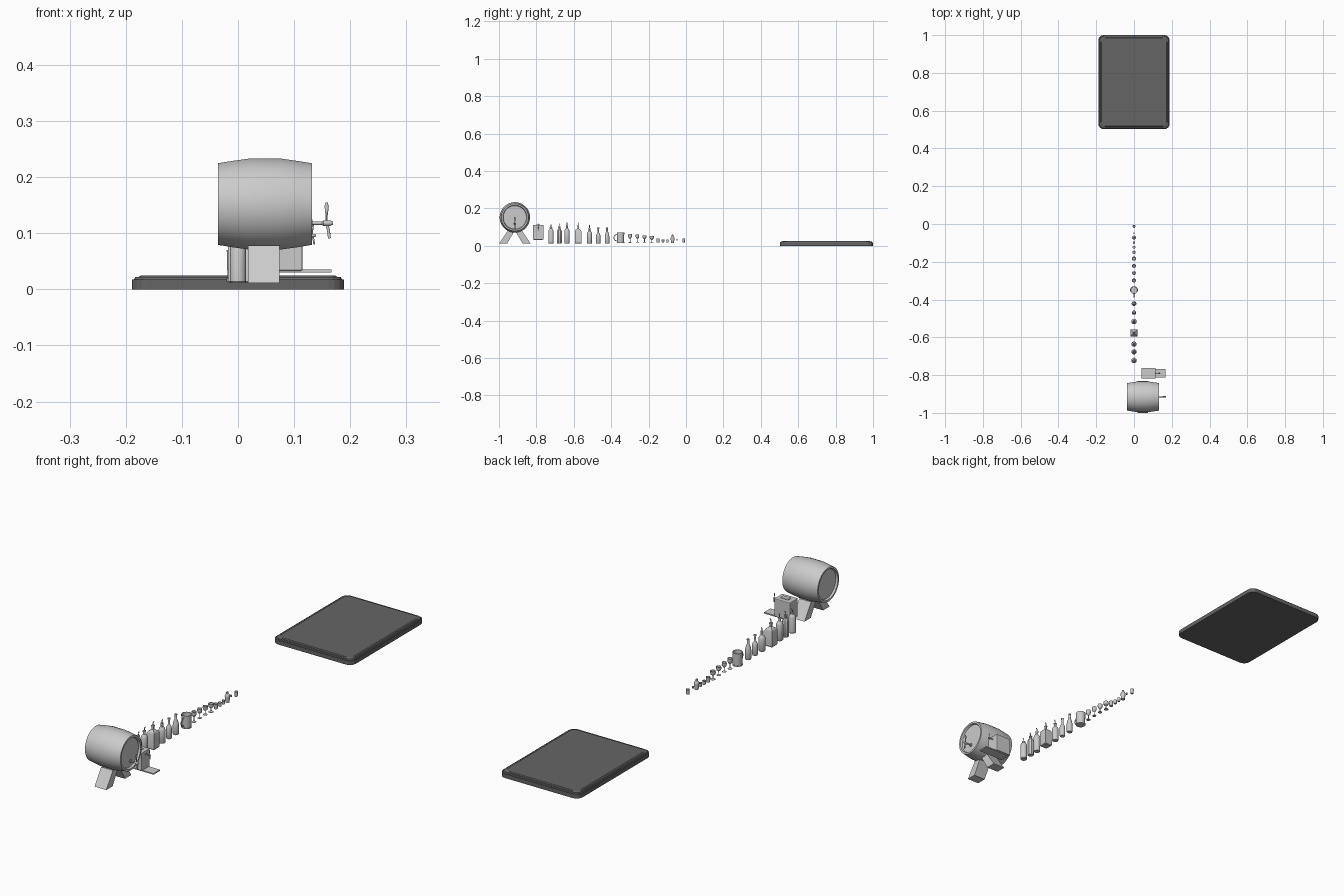
import bpy, bmesh, math
from mathutils import Vector, Matrix

if "Cube" in bpy.data.objects:
    bpy.data.objects.remove(bpy.data.objects["Cube"])


def finish(name, bm, smooth=False):
    bmesh.ops.remove_doubles(bm, verts=bm.verts, dist=1e-6)
    bmesh.ops.recalc_face_normals(bm, faces=bm.faces)
    me = bpy.data.meshes.new(name)
    bm.to_mesh(me)
    bm.free()
    ob = bpy.data.objects.new(name, me)
    bpy.context.collection.objects.link(ob)
    if smooth:
        bpy.ops.object.select_all(action='DESELECT')
        ob.select_set(True)
        bpy.context.view_layer.objects.active = ob
        bpy.ops.object.shade_smooth_by_angle(angle=math.radians(35))
    return ob


def bridge(bm, rings):
    n = len(rings[0])
    for a, b in zip(rings, rings[1:]):
        for i in range(n):
            j = (i + 1) % n
            bm.faces.new((a[i], a[j], b[j], b[i]))
    bm.faces.new(rings[0])
    bm.faces.new(rings[-1])


def lathe(name, loc, profile, sides=16, along_x=False, smooth=True):
    """Spin (radius, height) points about z, or about x."""
    bm = bmesh.new()
    rot = Matrix.Rotation(math.pi / 2, 3, 'Y') if along_x else Matrix.Identity(3)
    rings = [[bm.verts.new(Vector(loc) + rot @ Vector((
        r * math.cos(math.tau * (i + .5) / sides), r * math.sin(math.tau * (i + .5) / sides), h)))
        for i in range(sides)] for r, h in profile]
    bridge(bm, rings)
    return finish(name, bm, smooth)


def tube(name, pts, radius, sides=8):
    """Round rod through a list of points."""
    cu = bpy.data.curves.new(name, 'CURVE')
    cu.dimensions = '3D'
    cu.bevel_depth = radius
    cu.bevel_resolution = max(0, sides // 4 - 1)
    cu.use_fill_caps = True
    sp = cu.splines.new('POLY')
    sp.points.add(len(pts) - 1)
    for p, c in zip(sp.points, pts):
        p.co = (*c, 1)
    ob = bpy.data.objects.new(name, cu)
    bpy.context.collection.objects.link(ob)
    return ob


def prism(name, yz, x0, x1):
    bm = bmesh.new()
    bridge(bm, [[bm.verts.new((x, y, z)) for y, z in yz] for x in (x0, x1)])
    return finish(name, bm)


def box(name, lo, hi, bevel=0.0):
    ob = prism(name, [(lo[1], lo[2]), (hi[1], lo[2]), (hi[1], hi[2]), (lo[1], hi[2])], lo[0], hi[0])
    if bevel:
        m = ob.modifiers.new('bevel', 'BEVEL')
        m.width, m.segments = bevel, 2
    return ob


# Dark serving mat with rounded corners and a stepped edge
def rounded_ring(bm, hx, hy, rad, z, cy, seg=4):
    out = []
    for k, (sx, sy) in enumerate(((1, 1), (-1, 1), (-1, -1), (1, -1))):
        for i in range(seg + 1):
            a = math.pi / 2 * (k + i / seg)
            out.append(bm.verts.new((sx * (hx - rad) + rad * math.cos(a),
                                     cy + sy * (hy - rad) + rad * math.sin(a), z)))
    return out


bm = bmesh.new()
bridge(bm, [rounded_ring(bm, .189 - d, .249 - d, .028 - d * .5, z, .751)
            for d, z in ((0, 0), (0, .018), (.004, .018), (.006, .022), (.012, .022), (.016, .025))])
mat_ob = finish('serving_mat', bm)
dark = bpy.data.materials.new('dark_grey')
dark.diffuse_color = (.13, .13, .13, 1)
dark.use_nodes = True
dark.node_tree.nodes["Principled BSDF"].inputs["Base Color"].default_value = dark.diffuse_color
mat_ob.data.materials.append(dark)

# Barrel with recessed heads
by, bz = -.915, .152
lathe('barrel', (.048, by, bz), [
    (.062, -.076), (.065, -.084), (.073, -.084), (.077, -.06), (.0812, -.03), (.0812, .03),
    (.077, .06), (.073, .084), (.065, .084), (.062, .076)], 32, True)

# Splayed barrel feet
for s, side in ((-1, 'front'), (1, 'back')):
    prism('barrel_foot_' + side, [(by + s * .085, .011), (by + s * .042, .011),
                                  (by + s * .006, .072), (by + s * .04, .078)], .018, .074)


# Taps: stem, spout, handle
def tap(name, x, y, z, k):
    lathe(name + '_flange', (x - .002, y, z), [(.007 * k, 0), (.007 * k, .005 * k)], 12, True)
    lathe(name + '_stem', (x, y, z), [(.003 * k, 0), (.003 * k, .02 * k), (.005 * k, .022 * k),
          (.005 * k, .034 * k), (.003 * k, .039 * k)], 12, True)
    lathe(name + '_handle', (x + .028 * k, y, z), [(.002 * k, 0), (.002 * k, .014 * k),
          (.004 * k, .03 * k), (.002 * k, .037 * k)], 10)
    tube(name + '_spout', [(x + .028 * k, y, z), (x + .031 * k, y, z - .012 * k),
                           (x + .033 * k, y, z - .027 * k)], .003 * k)


tap('barrel_tap', .13, by, .118, 1)
tap('dispenser_tap', .116, -.79, .096, .6)

# Drink dispenser with lid and drip tray
box('dispenser_body', (.04, -.818, .033), (.115, -.762, .111), .003)
box('dispenser_lid', (.06, -.8, .11), (.098, -.78, .114), .001)
box('drip_tray', (.045, -.812, .030), (.167, -.768, .035))


# Bottles: y, body radius, shoulder height, neck radius, top, sides
def bottle(name, y, r, sh, nr, top, sides, pourer):
    neck = top - (.016 if pourer else 0)
    prof = [(r * .85, .011), (r, .014), (r, sh), (r * .8, sh + .007), (nr, sh + .014),
            (nr, neck - .005), (nr * 1.3, neck - .005), (nr * 1.3, neck)]
    if sides == 4:
        prof = [(a * (1.25 if a > nr * 1.5 else 1), h) for a, h in prof]
    lathe(name, (0, y, 0), prof, sides)
    if pourer:
        tube(name + '_pourer', [(0, y, neck), (0, y, top - .006), (.004, y, top)], .002)


for i, b in enumerate((
        (-.722, .0145, .078, .0055, .113, 16, True),
        (-.677, .0140, .078, .0055, .119, 8, True),
        (-.636, .0140, .080, .0050, .124, 16, True),
        (-.577, .0200, .078, .0055, .125, 4, True),
        (-.516, .0140, .066, .0050, .111, 16, True),
        (-.469, .0115, .056, .0045, .098, 16, False))):
    bottle('bottle_%d' % (i + 1), *b)
lathe('slim_bottle', (0, -.422, 0), [(.011, .011), (.0125, .014), (.0125, .048), (.0105, .062),
      (.0055, .076), (.0045, .092), (.0055, .093), (.0055, .098)])


# Hollow drinking vessels
def cup(name, y, z0, z1, r0, r1, t=.0012):
    return lathe(name, (0, y, 0), [(r0, z0), (r1, z1), (r1 - t, z1), (r0 - t, z0 + .003)])


def goblet(name, y, z0, z1, r):
    h = z1 - z0
    mid = z0 + h * .45
    lathe(name, (0, y, 0), [(r * .85, z0), (r * .85, z0 + .0015), (.0017, z0 + .004), (.0017, mid),
          (r * .8, mid + h * .14), (r, mid + h * .32), (r * .93, z1), (r * .83, z1),
          (r * .88, mid + h * .32), (r * .6, mid + h * .16)])


def handle(name, y, z, ry, rz, rad):
    tube(name, [(0, y - ry * math.sin(math.pi * i / 8), z + rz * math.cos(math.pi * i / 8))
                for i in range(9)], rad)


# Large mug
cup('mug', -.35, .014, .07, .019, .0205, .002)
lathe('mug_base_band', (0, -.35, 0), [(.0205, .014), (.0205, .019)])
handle('mug_handle', -.369, .043, .017, .017, .0025)

# Stemmed glasses
for i, (y, z0, z1, r) in enumerate(((-.299, .016, .062, .0105), (-.26, .018, .06, .0100),
                                    (-.222, .018, .056, .0105), (-.183, .015, .052, .0115))):
    goblet('goblet_%d' % (i + 1), y, z0, z1, r)

# Tumblers and shot glasses
for i, (y, z1, r) in enumerate(((-.15, .039, .009), (-.123, .033, .0075),
                                (-.099, .033, .0065), (-.048, .036, .004))):
    cup('tumbler_%d' % (i + 1), y, .017 if i < 3 else .028, z1, r * .85, r)
cup('end_cup', -.0125, .017, .038, .006, .0075)

# Shaker
lathe('shaker', (0, -.072, 0), [(.008, .015), (.0105, .04), (.0105, .043), (.007, .05),
      (.0045, .052), (.0045, .058), (.003, .06)])
